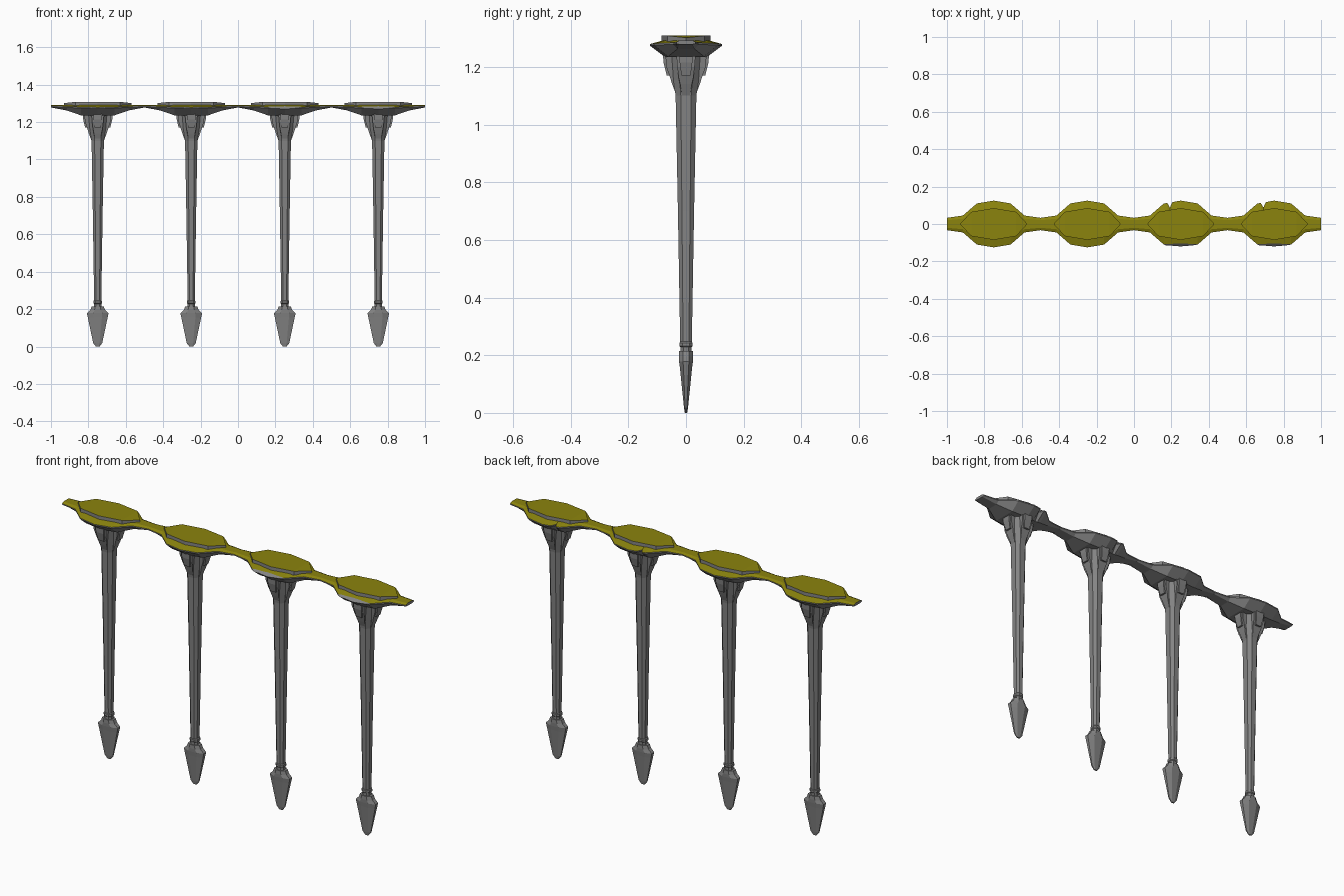
import bpy, bmesh
from mathutils import Vector

if "Cube" in bpy.data.objects:
    bpy.data.objects.remove(bpy.data.objects["Cube"])

def mat(name, c):
    m = bpy.data.materials.new(name)
    m.diffuse_color = (*c, 1)
    m.use_nodes = True
    m.node_tree.nodes["Principled BSDF"].inputs["Base Color"].default_value = m.diffuse_color
    return m

GREY = mat("stone grey", (0.23, 0.23, 0.23))
YELLOW = mat("mustard yellow", (0.26, 0.23, 0.004))

def finish(bm, name):
    bmesh.ops.recalc_face_normals(bm, faces=bm.faces[:])
    me = bpy.data.meshes.new(name)
    bm.to_mesh(me)
    bm.free()
    me.materials.append(GREY)
    me.materials.append(YELLOW)
    ob = bpy.data.objects.new(name, me)
    bpy.context.collection.objects.link(ob)
    return ob

def loft(bm, rings, cap0=True, cap1=True):
    """Skin a list of closed point rings."""
    vs = [[bm.verts.new(p) for p in r] for r in rings]
    n = len(vs[0])
    for a, b in zip(vs, vs[1:]):
        for i in range(n):
            j = (i + 1) % n
            bm.faces.new((a[i], a[j], b[j], b[i]))
    if cap0:
        bm.faces.new(vs[0][::-1])
    if cap1:
        bm.faces.new(vs[-1])

def octo(cx, hx, hy, z, k=0.5):
    """Chamfered rectangle ring."""
    pts = [(hx, hy*k), (hx*k, hy), (-hx*k, hy), (-hx, hy*k),
           (-hx, -hy*k), (-hx*k, -hy), (hx*k, -hy), (hx, -hy*k)]
    return [(cx + x, y, z) for x, y in pts]

# deck stations: offset, half width, edge z, bottom half width, bottom z
HALF = [(0.25, 0.033, 1.286, 0.022, 1.278), (0.165, 0.045, 1.284, 0.03, 1.262),
        (0.09, 0.11, 1.281, 0.062, 1.236), (0, 0.125, 1.279, 0.07, 1.232)]
STATIONS = [(-s[0], *s[1:]) for s in HALF] + HALF[-2::-1]
NICK = [(-0.072, 0.112), (-0.058, 0.088), (-0.045, 0.117)]

def deck(cx, damaged):
    bm = bmesh.new()
    st = [(s, s[1]) for s in STATIONS]
    if damaged:  # bite out of the back edge
        extra = [((dx, 0.118, 1.28, 0.062, 1.234), wb) for dx, wb in NICK]
        st = st[:3] + extra + st[3:]
    rings = []
    for (dx, w, ze, wb, zb), back in st:
        zt = 1.292
        rings.append([(cx+dx, y, z) for y, z in (
            (-w, ze), (-w*0.62, zt), (w*0.62, zt), (back, ze),
            (back, ze-0.006), (wb, zb), (-wb, zb), (-w, ze-0.006))])
    loft(bm, rings, cx < -0.7, cx > 0.7)
    bmesh.ops.recalc_face_normals(bm, faces=bm.faces[:])
    for f in bm.faces:
        c = f.calc_center_median()
        f.material_index = 1 if c.z > 1.281 and abs(f.normal.z) > 0.7 and f.normal.z > 0 else 0
    if damaged:  # chipped front edge
        r = bmesh.ops.bisect_plane(bm, geom=bm.verts[:]+bm.edges[:]+bm.faces[:],
                                   plane_co=(cx, -0.1, 1.289), plane_no=(0, -0.7, 0.7),
                                   clear_outer=True)
        cut = [e for e in r["geom_cut"] if isinstance(e, bmesh.types.BMEdge)]
        bmesh.ops.holes_fill(bm, edges=[e for e in bm.edges if e.is_boundary
                             and all(abs(v.co.x-cx) < 0.2 for v in e.verts)], sides=0)
        for e in cut:
            for f in e.link_faces:
                if all(g in cut for g in f.edges):
                    f.material_index = 0
    finish(bm, "deck_section")

def plate(cx):
    """Raised walking plate with grey rim and yellow top."""
    bm = bmesh.new()
    out = [(0.18, 0, 1.301), (0.12, 0.065, 1.308), (0, 0.085, 1.308), (-0.12, 0.065, 1.308),
           (-0.18, 0, 1.301), (-0.12, -0.065, 1.308), (0, -0.085, 1.308), (0.12, -0.065, 1.308)]
    bot = [bm.verts.new((cx+x, y, 1.286)) for x, y, z in out]
    top = [bm.verts.new((cx+x, y, z)) for x, y, z in out]
    for i in range(8):
        j = (i+1) % 8
        bm.faces.new((bot[i], bot[j], top[j], top[i]))
    bm.faces.new(bot[::-1])
    for idx in ((7, 0, 1), (3, 4, 5), (1, 2, 3, 5, 6, 7)):
        bm.faces.new([top[i] for i in idx]).material_index = 1
    finish(bm, "top_plate")

def bracket(cx, d):
    """Flared bracket under the deck, pointing along horizontal direction d."""
    bm = bmesh.new()
    d = Vector(d)
    s = Vector((-d.y, d.x, 0))
    prof = [(0.01, 1.25), (0.072, 1.25), (0.068, 1.2), (0.056, 1.165), (0.048, 1.14), (0.033, 1.1), (0.01, 1.1)]
    wid = [0.034, 0.034, 0.03, 0.026, 0.02, 0.014, 0.014]
    loft(bm, [[Vector((cx, 0, z)) + d*r + s*(w*k) for (r, z), w in zip(prof, wid)] for k in (-1, 1)])
    finish(bm, "bracket")
    # small tapered keystone on the bracket face
    bm = bmesh.new()
    loft(bm, [[Vector((cx, 0, z)) + d*r + s*w for r, w in ((0.03, -h), (o, -h), (o, h), (0.03, h))]
              for z, h, o in ((1.17, 0.016, 0.067), (1.215, 0.022, 0.078), (1.245, 0.024, 0.08))])
    finish(bm, "keystone")

for i, cx in enumerate((-0.75, -0.25, 0.25, 0.75)):
    deck(cx, i > 1)
    plate(cx)
    # tapered pillar shaft with flared head
    bm = bmesh.new()
    loft(bm, [octo(cx, *r) for r in ((0.019, 0.02, 0.235), (0.026, 0.028, 0.7), (0.033, 0.036, 1.1),
                                     (0.042, 0.045, 1.16), (0.055, 0.057, 1.25))])
    finish(bm, "pillar")
    # collar and neck above the foot
    bm = bmesh.new()
    loft(bm, [octo(cx, *r) for r in ((0.02, 0.019, 0.2), (0.02, 0.019, 0.228), (0.023, 0.023, 0.232),
                                     (0.023, 0.023, 0.243), (0.019, 0.02, 0.247))])
    finish(bm, "collar")
    # spear-shaped foot
    bm = bmesh.new()
    loft(bm, [octo(cx, *r, 0.42) for r in ((0.01, 0.004, 0), (0.024, 0.007, 0.018), (0.053, 0.021, 0.155),
                                           (0.058, 0.024, 0.178), (0.04, 0.025, 0.195), (0.032, 0.024, 0.214))])
    finish(bm, "foot")
    for d in ((1, 0, 0), (-1, 0, 0), (0, 1, 0), (0, -1, 0)):
        bracket(cx, d)
